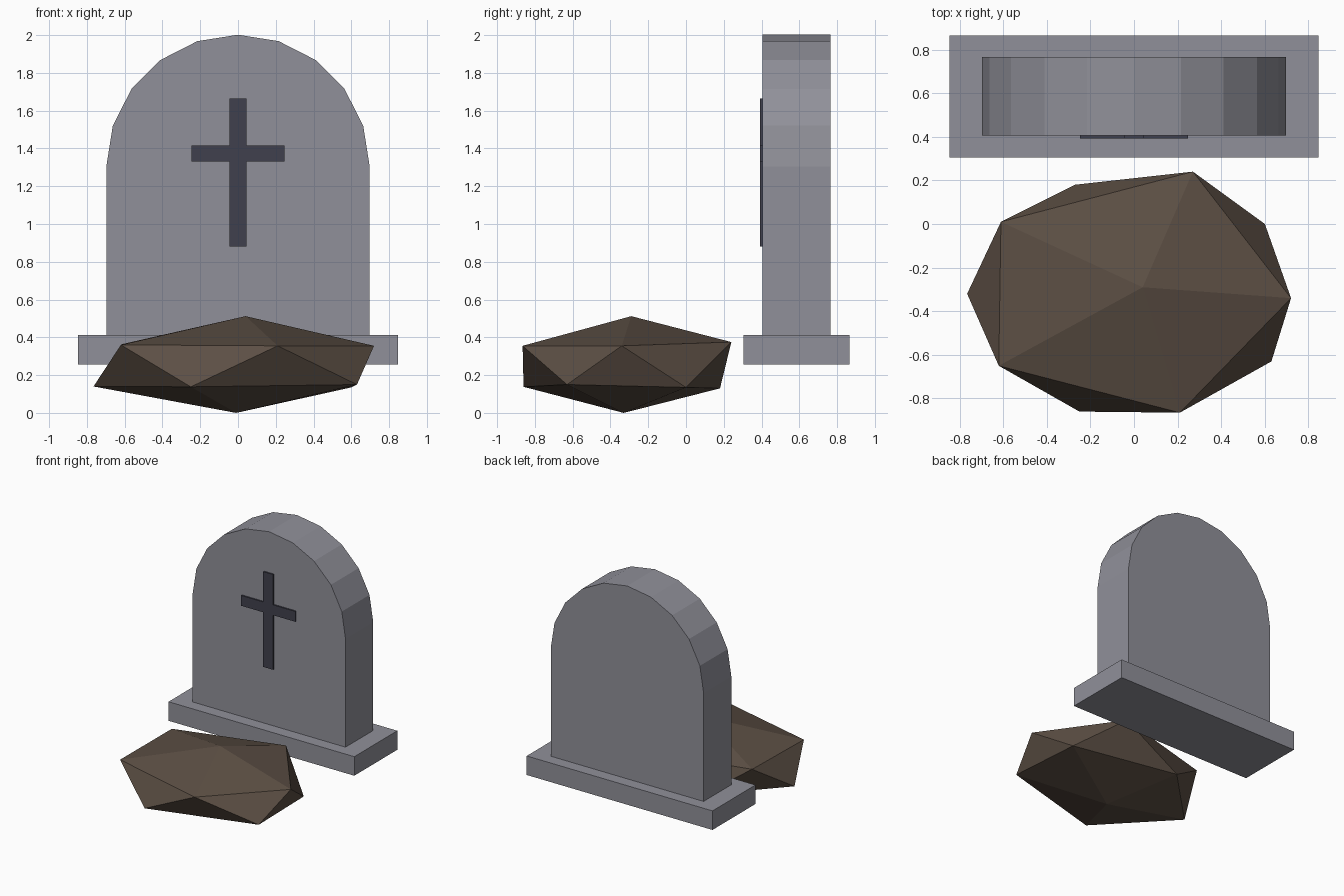
import bpy
import bmesh
from math import cos, sin, pi

cube = bpy.data.objects.get("Cube")
if cube:
    bpy.data.objects.remove(cube, do_unlink=True)


def material(name, rgb):
    mat = bpy.data.materials.new(name)
    mat.use_nodes = True
    mat.diffuse_color = (*rgb, 1)
    mat.node_tree.nodes["Principled BSDF"].inputs["Base Color"].default_value = (*rgb, 1)
    return mat


def add_object(name, bm, mat):
    bmesh.ops.recalc_face_normals(bm, faces=bm.faces)
    mesh = bpy.data.meshes.new(name)
    bm.to_mesh(mesh)
    bm.free()
    mesh.materials.append(mat)
    obj = bpy.data.objects.new(name, mesh)
    bpy.context.collection.objects.link(obj)
    return obj


def prism(name, outline, front, back, mat):
    """Extrude an x-z outline along y."""
    bm = bmesh.new()
    face = bm.faces.new([bm.verts.new((x, front, z)) for x, z in outline])
    result = bmesh.ops.extrude_face_region(bm, geom=[face])
    verts = [v for v in result["geom"] if isinstance(v, bmesh.types.BMVert)]
    bmesh.ops.translate(bm, verts=verts, vec=(0, back - front, 0))
    return add_object(name, bm, mat)


stone = material("grey stone", (0.28, 0.28, 0.32))
dark = material("dark slate", (0.051, 0.051, 0.074))
earth = material("brown earth", (0.107, 0.078, 0.058))

# Plinth
w, low, top = 0.847, 0.255, 0.412
prism("plinth", [(-w, low), (w, low), (w, top), (-w, top)], 0.305, 0.865, stone)

# Headstone with a ten-sided arch
r, spring = 0.697, 1.305
arch = [(r * cos(i * pi / 10), spring + r * sin(i * pi / 10)) for i in range(11)]
prism("headstone", [(-r, top), (r, top)] + arch, 0.405, 0.766, stone)

# Raised cross
a, b = 0.045, 0.247
half = [(a, 0.88), (a, 1.33), (b, 1.33), (b, 1.415), (a, 1.415), (a, 1.665)]
prism("cross", half + [(-x, z) for x, z in reversed(half)], 0.393, 0.405, dark)

# Earth mound: an irregular icosahedron from two staggered rings and two poles
upper = [(-0.61, 0.01, 0.365), (0.27, 0.24, 0.375), (0.72, -0.34, 0.355),
         (0.21, -0.865, 0.355), (-0.62, -0.65, 0.36)]
lower = [(-0.27, 0.18, 0.13), (0.60, 0.0, 0.135), (0.63, -0.63, 0.15),
         (-0.25, -0.86, 0.138), (-0.765, -0.32, 0.14)]
bm = bmesh.new()
peak = bm.verts.new((0.04, -0.29, 0.512))
base = bm.verts.new((-0.01, -0.33, 0))
up = [bm.verts.new(p) for p in upper]
lo = [bm.verts.new(p) for p in lower]
for i in range(5):
    j = (i + 1) % 5
    for tri in ((peak, up[i], up[j]), (up[i], lo[i], up[j]),
                (up[j], lo[i], lo[j]), (base, lo[j], lo[i])):
        bm.faces.new(tri)
add_object("earth_mound", bm, earth)
